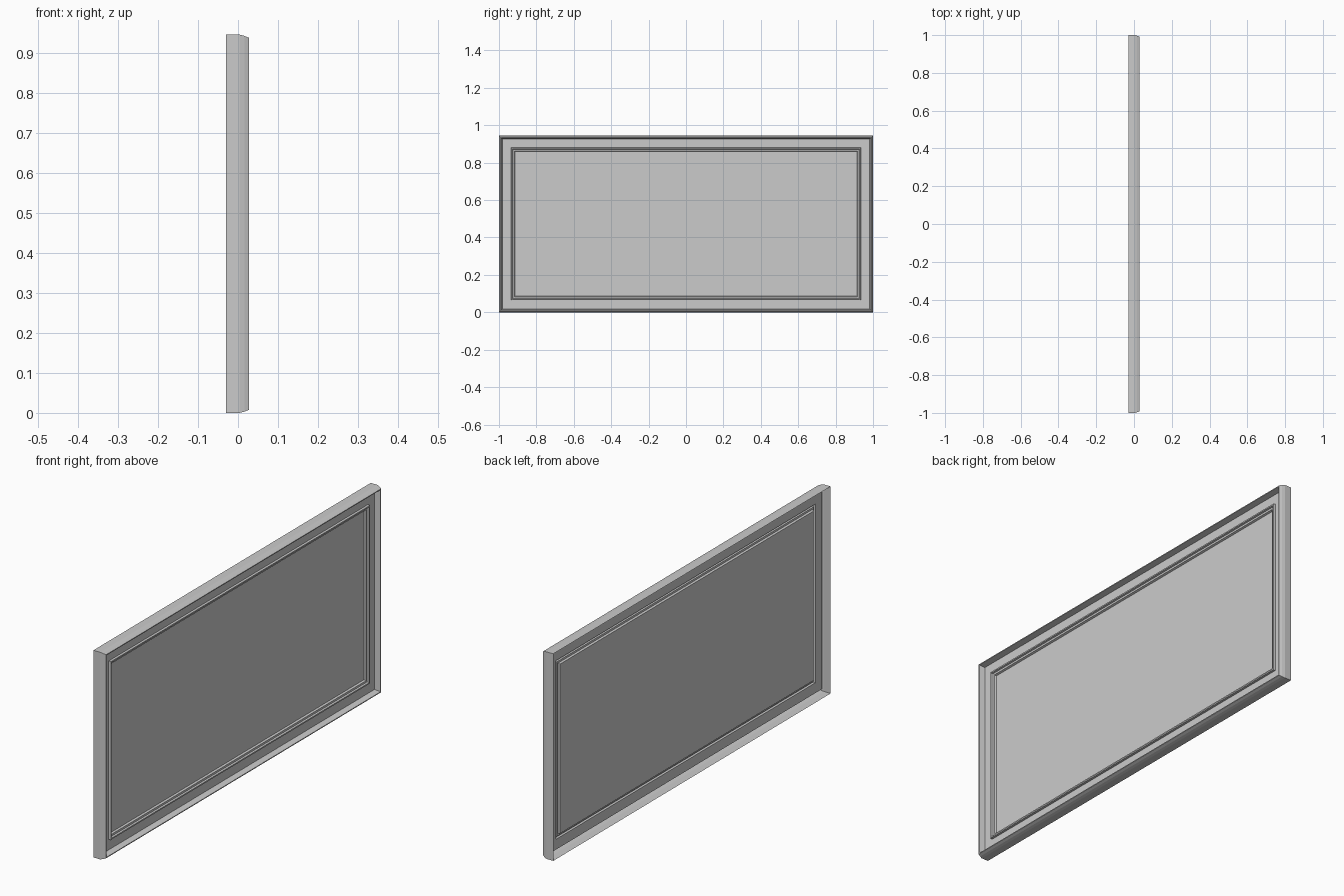
import bpy, bmesh

if "Cube" in bpy.data.objects:
    bpy.data.objects.remove(bpy.data.objects["Cube"])

W, H = 1.0, 0.945   # half length along y, full height


def ring_shell(name, profile, cap=False):
    """Sweep an (inset, x) profile around the upright rectangle with mitred corners."""
    bm = bmesh.new()
    loops = []
    for inset, x in profile:
        y, lo, hi = W - inset, inset, H - inset
        loops.append([bm.verts.new((x, a, b))
                      for a, b in ((-y, lo), (y, lo), (y, hi), (-y, hi))])
    for a, b in zip(loops, loops[1:]):
        for i in range(4):
            j = (i + 1) % 4
            bm.faces.new((a[i], a[j], b[j], b[i]))
    if cap:
        bm.faces.new(loops[-1])
    me = bpy.data.meshes.new(name)
    bm.to_mesh(me)
    bm.free()
    ob = bpy.data.objects.new(name, me)
    bpy.context.collection.objects.link(ob)
    return ob


# Outer frame: open-backed side wall, rounded lip, recessed flat border
ring_shell("outer_frame", [(0, -0.03), (0, 0.004), (0.003, 0.016), (0.008, 0.028),
                           (0.012, 0.028), (0.018, 0.002), (0.065, 0.002)])

# Raised stepped moulding and the flat panel it surrounds
ring_shell("moulding", [(0.065, 0.002), (0.066, 0.012), (0.072, 0.012),
                        (0.074, 0.004), (0.083, 0.004), (0.086, -0.005)])
ring_shell("panel", [(0.086, -0.005), (0.09, -0.005)], cap=True)
